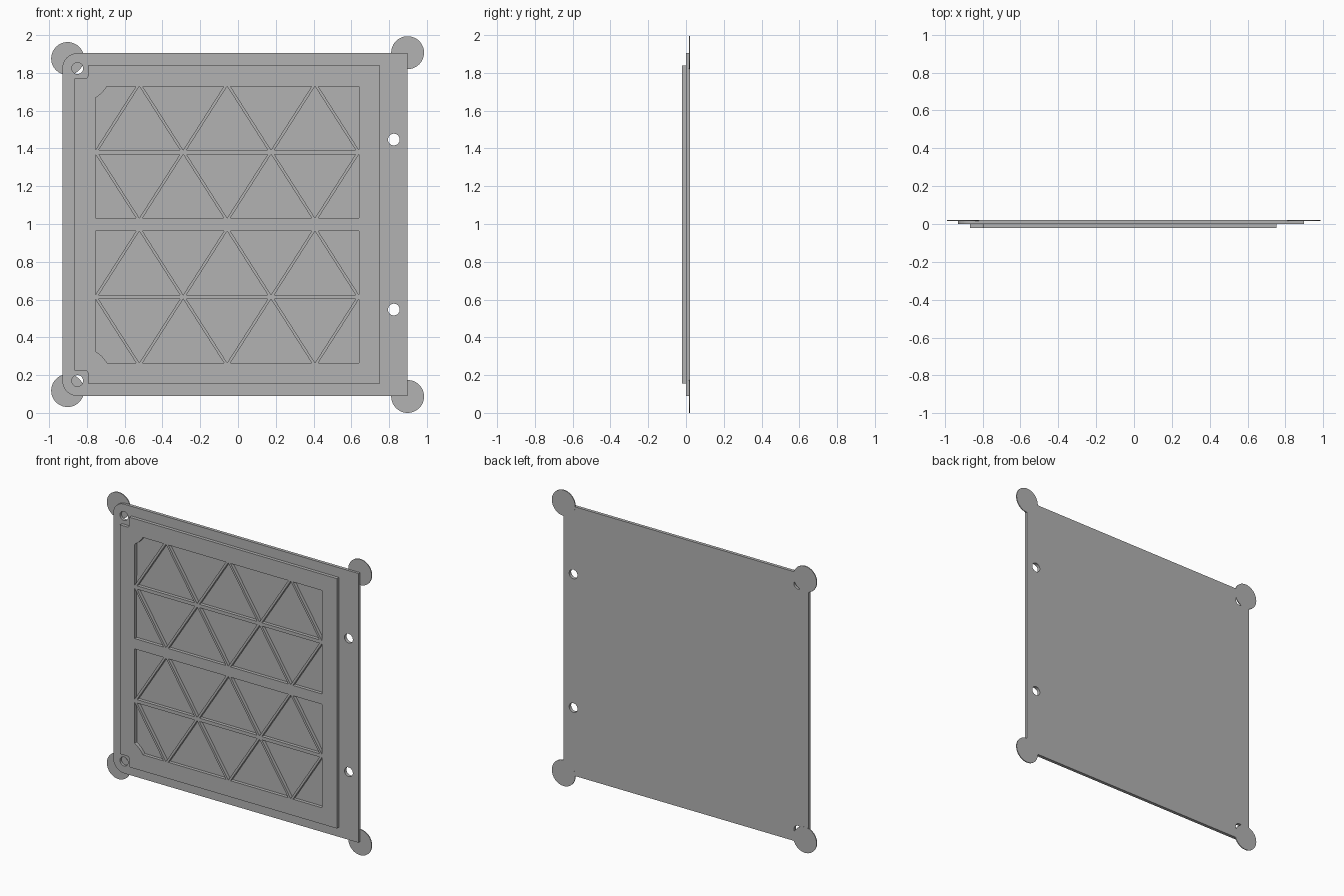
import bpy, bmesh
from math import sin, cos, radians, pi

cube = bpy.data.objects.get("Cube")
if cube:
    bpy.data.objects.remove(cube, do_unlink=True)

grey = bpy.data.materials.new("plain grey")
grey.use_nodes = True
COLOUR = (0.45, 0.45, 0.45, 1)
grey.diffuse_color = COLOUR
grey.node_tree.nodes["Principled BSDF"].inputs["Base Color"].default_value = COLOUR

MID = 1.003  # height of the mirror line between upper and lower halves


def arc(cx, cz, r, start, end, n):
    """Points on an arc, angles in degrees."""
    angles = [radians(start + (end - start) * i / n) for i in range(n + 1)]
    return [(cx + r * cos(a), cz + r * sin(a)) for a in angles]


def circle(cx, cz, r, n=48):
    return arc(cx, cz, r, 0, 360, n)[:-1]


def flip(points):
    """Mirror an outline from the upper half to the lower half."""
    return [(x, 2 * MID - z) for x, z in reversed(points)]


def slab(name, loops, front, back):
    """Extrude an outline with holes (x, z) between two depths."""
    curve = bpy.data.curves.new(name, 'CURVE')
    curve.dimensions = '2D'
    curve.fill_mode = 'BOTH'
    curve.extrude = (back - front) / 2
    for loop in loops:
        spline = curve.splines.new('POLY')
        spline.points.add(len(loop) - 1)
        for point, (x, z) in zip(spline.points, loop):
            point.co = (x, z, 0, 1)
        spline.use_cyclic_u = True
    temp = bpy.data.objects.new(name + " outline", curve)
    bpy.context.collection.objects.link(temp)
    bpy.context.view_layer.update()
    mesh = bpy.data.meshes.new_from_object(
        temp.evaluated_get(bpy.context.evaluated_depsgraph_get()))
    bpy.data.objects.remove(temp, do_unlink=True)
    bm = bmesh.new()
    bm.from_mesh(mesh)
    bmesh.ops.remove_doubles(bm, verts=bm.verts, dist=1e-5)
    for v in bm.verts:
        x, z, d = v.co
        v.co = (x, (front + back) / 2 - d, z)
    bmesh.ops.recalc_face_normals(bm, faces=bm.faces)
    for f in bm.faces:
        f.smooth = False
    bm.to_mesh(mesh)
    bm.free()
    mesh.materials.clear()
    mesh.materials.append(grey)
    obj = bpy.data.objects.new(name, mesh)
    bpy.context.collection.objects.link(obj)
    return obj


# Back plate: two rounded corners and four through holes
HOLE = (-0.85, 1.83)
upper = [(0.898, 1.91)] + arc(*HOLE, 0.08, 90, 180, 12)
holes = [circle(*HOLE, 0.03), circle(0.825, 1.453, 0.031)]
slab("back_plate", [upper + flip(upper)] + holes + [flip(h) for h in holes],
     0.0, 0.0218)

# Raised panel outline, notched around the corner holes
panel = [(0.752, 1.845), (-0.795, 1.845)]
panel += arc(-0.81, 1.79, 0.015, 0, -90, 5) + [(-0.865, 1.775)]

# Triangular pockets, in rows of alternating direction
LEFT, RIGHT, STEP, HALF = -0.755, 0.64, 0.2325, 0.215


def pocket_row(top, bottom, corner):
    row = []
    for i in range(7):
        x = LEFT + STEP * i
        base, tip = (bottom, top) if i % 2 else (top, bottom)
        tri = [(x - HALF, base), (x + HALF, base), (x, tip)]
        tri = [(min(max(px, LEFT), RIGHT), pz) for px, pz in tri]
        if i == 0 and corner:
            tri[:1] = arc(*HOLE, 0.183, -58.5, -31.3, 6)
        row.append(tri)
    return row


pockets = pocket_row(1.735, 1.398, True) + pocket_row(1.038, 1.375, False)
lower_pockets = [flip(p) for p in pockets]
slab("ribbed_panel", [panel + flip(panel)] + pockets + lower_pockets,
     -0.022, 0.0)

# Thin round pads at the four corners
for side, x, z in (("right", -0.902, 1.882), ("left", 0.898, 1.913)):
    pad = circle(x, z, 0.087)
    slab("upper_" + side + "_pad", [pad], 0.016, 0.022)
    slab("lower_" + side + "_pad", [flip(pad)], 0.016, 0.022)

# Sit the model on the ground, centred
objs = [o for o in bpy.context.collection.objects if o.type == 'MESH'
        and o.data.materials and o.data.materials[0] == grey]
low = min(v.co.z for o in objs for v in o.data.vertices)
for o in objs:
    for v in o.data.vertices:
        v.co.z -= low
